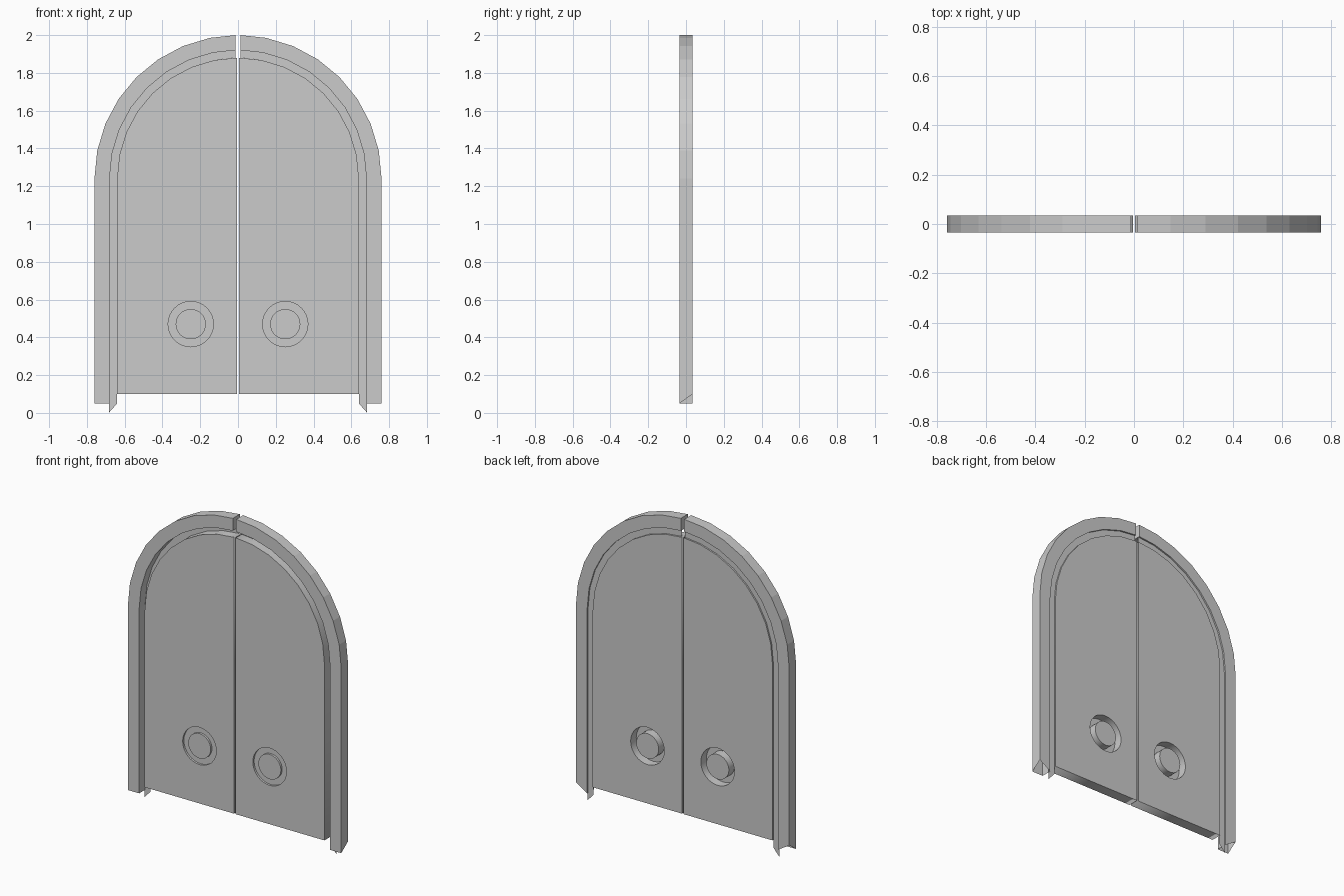
import bpy, bmesh, math

if "Cube" in bpy.data.objects:
    bpy.data.objects.remove(bpy.data.objects["Cube"])

D = 0.035        # half depth
ZC = 1.24        # height where the arch springs
SEG = 8          # segments per quarter arch


def arch(r, foot, x_in):
    """Half-arch outline (x, z) from the foot up to the crown."""
    pts = [(r, foot)]
    for i in range(SEG + 1):
        a = math.pi / 2 * i / SEG
        pts.append((max(r * math.cos(a), x_in), ZC + r * math.sin(a)))
    return pts


def circle(cx, cz, r, n=32):
    return [(cx + r * math.cos(2 * math.pi * i / n),
             cz + r * math.sin(2 * math.pi * i / n)) for i in range(n)]


def sweep(name, rails, closed, cap):
    """Skin neighbouring rails (lists of 3D points) into a surface."""
    bm = bmesh.new()
    vs = [[bm.verts.new(p) for p in rail] for rail in rails]
    n = len(vs)
    for k in range(n if closed else n - 1):
        a, b = vs[k], vs[(k + 1) % n]
        for i in range(len(a) - 1):
            bm.faces.new((a[i], a[i + 1], b[i + 1], b[i]))
    if cap:
        bm.faces.new([r[-1] for r in vs])
    bmesh.ops.recalc_face_normals(bm, faces=bm.faces)
    me = bpy.data.meshes.new(name)
    bm.to_mesh(me)
    bm.free()
    ob = bpy.data.objects.new(name, me)
    bpy.context.collection.objects.link(ob)
    return ob


def plate(name, outlines, half, y=0.0):
    """Flat filled plate in the xz plane, inner outlines become holes."""
    cu = bpy.data.curves.new(name, 'CURVE')
    cu.dimensions = '2D'
    cu.fill_mode = 'BOTH'
    cu.extrude = half
    for pts in outlines:
        sp = cu.splines.new('POLY')
        sp.points.add(len(pts) - 1)
        for p, (x, z) in zip(sp.points, pts):
            p.co = (x, z, 0, 1)
        sp.use_cyclic_u = True
    ob = bpy.data.objects.new(name, cu)
    bpy.context.collection.objects.link(ob)
    ob.rotation_euler.x = math.pi / 2
    ob.location.y = y
    bpy.ops.object.select_all(action='DESELECT')
    ob.select_set(True)
    bpy.context.view_layer.objects.active = ob
    bpy.ops.object.convert(target='MESH')
    return ob


for side, s in (("left", -1), ("right", 1)):
    def rail(r, foot, y, x_in=0.012):
        return [(s * x, y, z) for x, z in arch(r, foot, x_in)]

    # Arched frame: open at the foot, outer back corner raised
    sweep(side + "_frame",
          [rail(0.76, 0.05, -D), rail(0.68, 0.05, -D),
           rail(0.68, 0.05, D), rail(0.76, 0.10, D)], True, True)

    # Thin seal strip between frame and door, pointed at the foot
    sweep(side + "_seal_strip",
          [rail(0.64, 0.05, 0.025), rail(0.684, 0.0, 0.025)], False, False)

    # Door leaf with a round opening
    leaf = [(s * x, z) for x, z in arch(0.64, 0.10, 0.005)] + [(s * 0.005, 0.10)]
    ring = circle(s * 0.25, 0.47, 0.12)
    hub = circle(s * 0.25, 0.47, 0.08)
    plate(side + "_door", [leaf, ring], D)

    # Round handle: flush hub and recessed ring floor
    plate(side + "_handle_hub", [hub], D)
    plate(side + "_handle_ring", [ring, hub], 0.0, -0.022)
